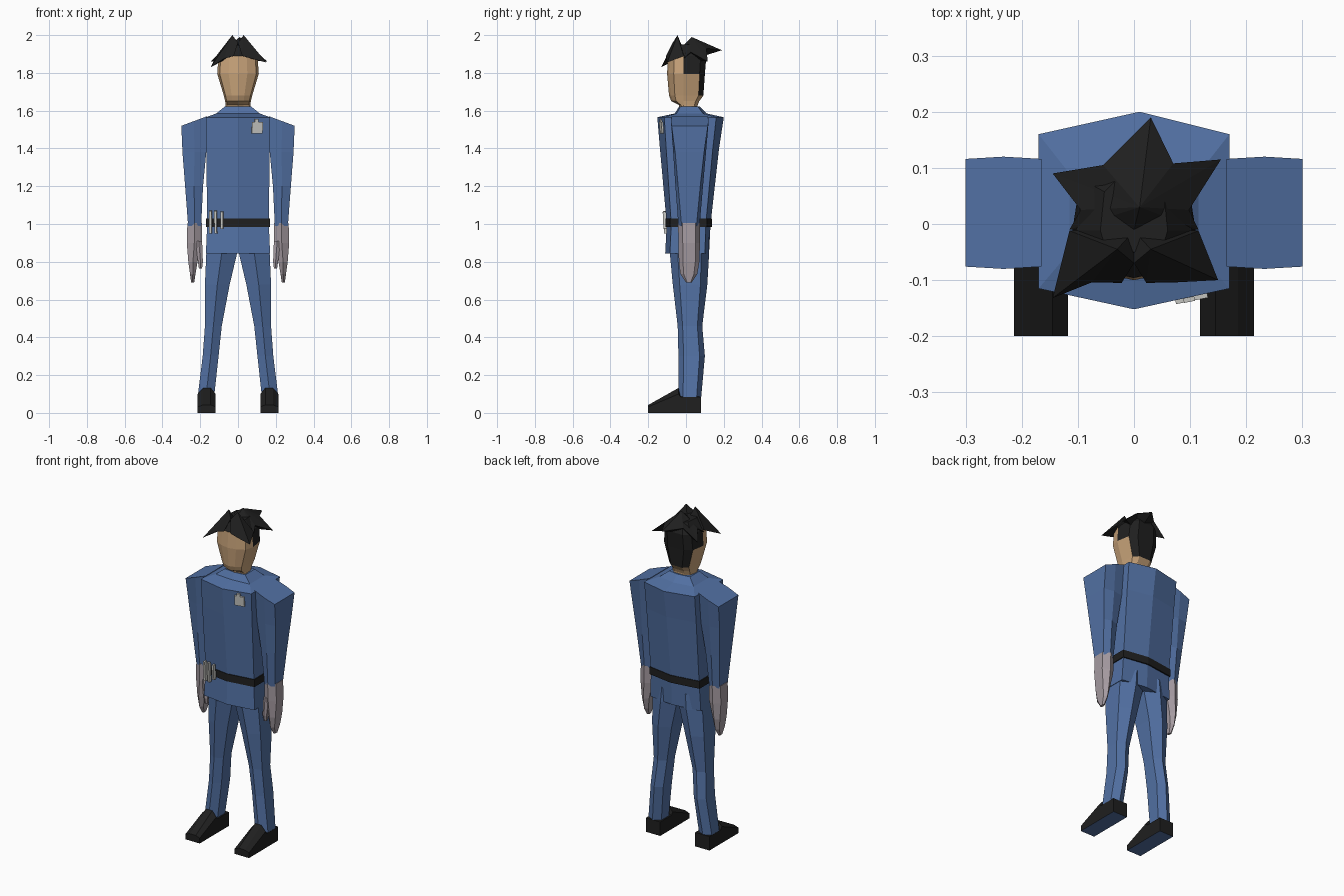
import bpy, bmesh
from mathutils import Vector, Matrix


def material(name, rgb):
    m = bpy.data.materials.new(name)
    m.diffuse_color = (*rgb, 1)
    return m


BLUE = material("uniform blue", (0.085, 0.165, 0.37))
BLACK = material("black", (0.014, 0.014, 0.014))
SKIN = material("skin", (0.60, 0.38, 0.20))
GLOVE = material("glove grey", (0.38, 0.33, 0.36))
METAL = material("pale metal", (0.60, 0.60, 0.57))


def finish(name, bm, mats, rule=None):
    bmesh.ops.recalc_face_normals(bm, faces=bm.faces[:])
    bm.normal_update()
    for f in bm.faces:
        f.material_index = rule(f) if rule else 0
    me = bpy.data.meshes.new(name)
    bm.to_mesh(me)
    bm.free()
    for m in mats:
        me.materials.append(m)
    ob = bpy.data.objects.new(name, me)
    bpy.context.collection.objects.link(ob)
    return ob


def loft(name, rings, mats, rule=None, side=1):
    """Skin a stack of equal-sized rings and cap both ends."""
    bm = bmesh.new()
    vs = [[bm.verts.new((p[0] * side, p[1], p[2])) for p in r] for r in rings]
    n = len(vs[0])
    for a, b in zip(vs, vs[1:]):
        for i in range(n):
            j = (i + 1) % n
            bm.faces.new((a[i], a[j], b[j], b[i]))
    bm.faces.new(vs[0])
    bm.faces.new(vs[-1])
    return finish(name, bm, mats, rule)


def tuft(name, top, bottom, outline):
    """Spiky hair clump: an outline fanned to a top and a bottom point."""
    bm = bmesh.new()
    t, b = bm.verts.new(top), bm.verts.new(bottom)
    ring = [bm.verts.new(p) for p in outline]
    for i, v in enumerate(ring):
        w = ring[(i + 1) % len(ring)]
        bm.faces.new((t, v, w))
        bm.faces.new((b, w, v))
    return finish(name, bm, [BLACK])


def block(name, size, loc, rot, mat):
    bm = bmesh.new()
    bmesh.ops.create_cube(bm, size=1)
    bmesh.ops.scale(bm, vec=size, verts=bm.verts[:])
    ob = finish(name, bm, [mat])
    ob.location, ob.rotation_euler = loc, rot
    return ob


def limb(z, x0, x1, y0, y1, e=0.2, rise=0.0):
    """Six-sided limb section; rise lifts the inner side."""
    d, xm = (y1 - y0) * e, (x0 + x1) / 2
    return [(x0, y0 + d, z + rise), (xm, y0, z + rise / 2), (x1, y0 + d, z),
            (x1, y1 - d, z), (xm, y1, z + rise / 2), (x0, y1 - d, z + rise)]


def chest(z, w, front, front_side, back_side, back):
    """Six-sided torso section with a centre ridge front and back."""
    return [(0, front, z), (w, front_side, z), (w, back_side, z),
            (0.01, back, z), (-w, back_side, z), (-w, front_side, z)]


# Jacket with collar
loft("jacket", [chest(*r) for r in (
    (0.845, 0.170, -0.110, -0.085, 0.100, 0.122),
    (1.00, 0.163, -0.102, -0.078, 0.105, 0.130),
    (1.40, 0.168, -0.138, -0.105, 0.142, 0.175),
    (1.565, 0.170, -0.152, -0.115, 0.160, 0.200),
    (1.585, 0.115, -0.060, -0.050, 0.090, 0.110),
    (1.622, 0.070, -0.036, -0.030, 0.062, 0.072))], [BLUE])

# Belt and the bars hanging on it
loft("belt", [chest(z, 0.169, -0.109, -0.084, 0.111, 0.137)
              for z in (0.985, 1.03)], [BLACK])
for i, x in enumerate((-0.145, -0.118, -0.085)):
    block("belt_bar_%d" % (i + 1), (0.013, 0.018, 0.12 if i < 2 else 0.09),
          (x, -0.107 - 0.12 * (x + 0.16) / 2, 1.01 if i < 2 else 1.02),
          (0.05, 0, -0.15), METAL)

# Chest badge with a small top point
block("badge", (0.058, 0.009, 0.06), (0.102, -0.130, 1.51), (0.09, 0, 0.2), METAL)
block("badge_tip", (0.02, 0.008, 0.02), (0.098, -0.134, 1.545),
      (0.09, 0, 0.2), METAL)

for s, tag in ((1, "left"), (-1, "right")):
    # Sleeves with squared shoulders
    loft(tag + "_sleeve", [limb(*r) for r in (
        (0.99, 0.195, 0.264, -0.040, 0.072, 0.15),
        (1.20, 0.185, 0.280, -0.056, 0.090, 0.10),
        (1.38, 0.168, 0.294, -0.068, 0.106, 0.06),
        (1.52, 0.165, 0.300, -0.080, 0.120, 0.02, 0.05))], [BLUE], side=s)
    # Gloved hand and thumb
    loft(tag + "_hand", [limb(*r) for r in (
        (0.69, 0.232, 0.248, 0.000, 0.030),
        (0.735, 0.225, 0.254, -0.030, 0.060),
        (0.80, 0.214, 0.263, -0.038, 0.071),
        (0.90, 0.192, 0.271, -0.040, 0.074),
        (1.005, 0.190, 0.268, -0.042, 0.075))], [GLOVE], side=s)
    loft(tag + "_thumb", [limb(*r) for r in (
        (0.765, 0.190, 0.207, -0.028, -0.008),
        (0.80, 0.186, 0.212, -0.036, 0.000),
        (0.91, 0.190, 0.225, -0.036, 0.010))], [GLOVE], side=s)
    # Trouser legs
    loft(tag + "_leg", [limb(*r) for r in (
        (0.08, 0.127, 0.214, -0.040, 0.080),
        (0.30, 0.103, 0.187, -0.040, 0.100),
        (0.46, 0.086, 0.175, -0.044, 0.086),
        (0.68, 0.044, 0.175, -0.070, 0.113),
        (0.84, 0.006, 0.168, -0.085, 0.122),
        (0.93, 0.000, 0.160, -0.082, 0.120))], [BLUE], side=s)
    # Wedge shoes with blue soles
    shoe = []
    for y, edge, h in ((-0.20, 0.032, 0.042), (-0.04, 0.10, 0.132),
                       (-0.03, 0.085, 0.09), (0.08, 0.085, 0.085)):
        shoe.append([(0.118, y, 0), (0.118, y, edge), (0.145, y, h),
                     (0.185, y, h), (0.214, y, edge), (0.214, y, 0)])
    loft(tag + "_shoe", shoe, [BLACK, BLUE],
         lambda f: 1 if f.normal.z < -0.9 else 0, s)


# Head: skin in front, cropped hair on the back and crown
def skull(z, w, front, back):
    half = [(0.45 * w, front + 0.010), (0.88 * w, front * 0.6 - 0.005),
            (w, -0.012), (0.88 * w, back * 0.72), (0.5 * w, back)]
    return ([(0, front, z)] + [(x, y, z) for x, y in half]
            + [(-x, y, z) for x, y in reversed(half)])


def is_hair(f):
    c = f.calc_center_median()
    return int((c.y > -0.012 and c.z > 1.79) or (c.y > 0.06 and c.z > 1.68)
               or c.z > 1.91)


loft("head", [skull(*r) for r in (
    (1.59, 0.066, -0.030, 0.060), (1.63, 0.066, -0.038, 0.062),
    (1.65, 0.068, -0.078, 0.070), (1.68, 0.075, -0.090, 0.092),
    (1.795, 0.110, -0.100, 0.100), (1.89, 0.103, -0.096, 0.108),
    (1.95, 0.060, -0.050, 0.080))], [SKIN, BLACK], is_hair)

# Star-shaped hair on the crown
tuft("crown_hair", (0.01, 0.03, 1.99), (0, 0.03, 1.87), [
    (-0.115, -0.010, 1.88), (0, -0.010, 1.95), (0.115, -0.010, 1.88),
    (0.098, 0.025, 1.91), (0.155, 0.115, 1.86), (0.070, 0.108, 1.93),
    (0.030, 0.190, 1.92), (-0.055, 0.105, 1.93), (-0.145, 0.090, 1.86),
    (-0.095, 0.025, 1.91)])

# Two swept fringe clumps with a parting
for s, tag, tip in ((1, "left", (0.150, -0.100, 1.855)),
                    (-1, "right", (-0.145, -0.132, 1.83))):
    tuft(tag + "_fringe", (s * 0.03, -0.045, 2.0), (s * 0.05, -0.04, 1.88), [
        (0, -0.012, 1.92), (0, -0.070, 1.96), (s * 0.022, -0.105, 1.89),
        (s * 0.075, -0.104, 1.875), tip, (s * 0.115, -0.012, 1.89)])
